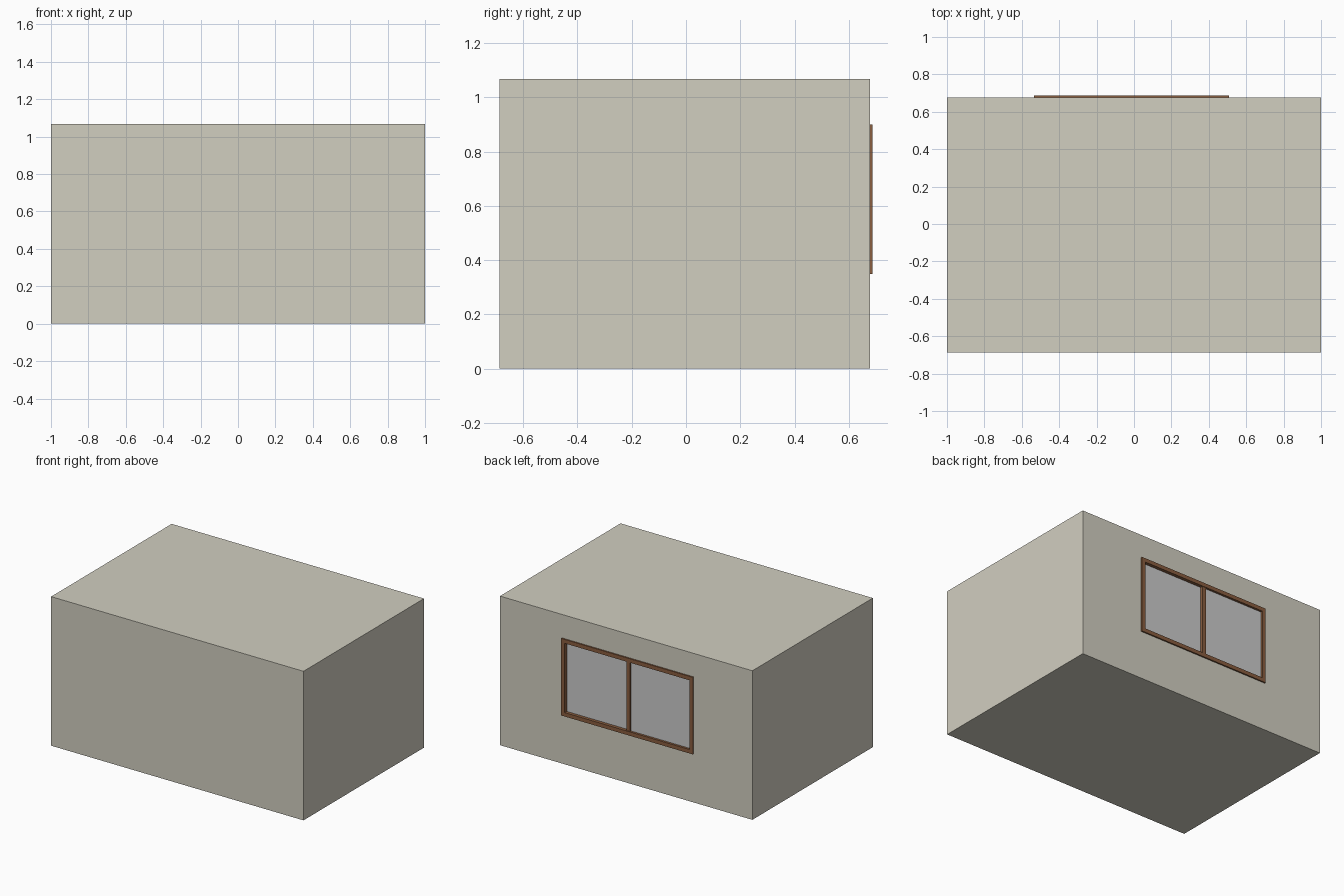
import bpy, bmesh

if "Cube" in bpy.data.objects:
    bpy.data.objects.remove(bpy.data.objects["Cube"])

HX, Y0, Y1, H = 1.0, -0.687, 0.677, 1.068   # room shell
WX0, WX1, WZ0, WZ1 = -0.535, 0.508, 0.348, 0.90  # window outline
BAR = 0.028                                  # frame bar width
FRONT, BACK = 0.687, 0.655                   # frame depth range
MID = -0.02                                  # mullion centre


def material(name, rgb):
    m = bpy.data.materials.new(name)
    m.diffuse_color = (*rgb, 1)
    m.use_nodes = True
    m.node_tree.nodes["Principled BSDF"].inputs["Base Color"].default_value = m.diffuse_color
    return m


def finish(bm, name, mat=None):
    bmesh.ops.recalc_face_normals(bm, faces=bm.faces)
    me = bpy.data.meshes.new(name)
    bm.to_mesh(me)
    bm.free()
    ob = bpy.data.objects.new(name, me)
    bpy.context.collection.objects.link(ob)
    if mat:
        me.materials.append(mat)
    return ob


def add_box(bm, x0, x1, y0, y1, z0, z1):
    vs = bmesh.ops.create_cube(bm, size=1)["verts"]
    for v in vs:
        v.co = (x1 if v.co.x > 0 else x0,
                y1 if v.co.y > 0 else y0,
                z1 if v.co.z > 0 else z0)


plaster = material("plaster", (0.64, 0.62, 0.53))
wood = material("wood", (0.25, 0.11, 0.05))

# Room shell with a shallow window recess in the back wall
bm = bmesh.new()
add_box(bm, -HX, HX, Y0, Y1, 0, H)
room = finish(bm, "room", plaster)

bm = bmesh.new()
add_box(bm, WX0 + 0.005, WX1 - 0.005, BACK, Y1 + 0.1, WZ0 + 0.005, WZ1 - 0.005)
cutter = finish(bm, "window_cutter", plaster)
cutter.hide_render = True
cutter.hide_viewport = True
cut = room.modifiers.new("window_opening", "BOOLEAN")
cut.operation = "DIFFERENCE"
cut.solver = "EXACT"
cut.object = cutter

# Outer window frame: extruded rectangular ring
bm = bmesh.new()
rings = []
for y in (FRONT, BACK + 0.001):
    for i in (0, BAR):
        rings.append([bm.verts.new((x, y, z)) for x, z in (
            (WX0 + i, WZ0 + i), (WX1 - i, WZ0 + i),
            (WX1 - i, WZ1 - i), (WX0 + i, WZ1 - i))])
for a, b in ((0, 1), (1, 3), (3, 2), (2, 0)):
    for k in range(4):
        n = (k + 1) % 4
        bm.faces.new((rings[a][k], rings[a][n], rings[b][n], rings[b][k]))
finish(bm, "window_frame", wood)

# Central mullion
bm = bmesh.new()
add_box(bm, MID - 0.015, MID + 0.015, BACK + 0.001, FRONT - 0.004,
        WZ0 + BAR, WZ1 - BAR)
finish(bm, "window_mullion", wood)

# Two glass panes, left untinted grey
for name, x0, x1, y in (("pane_a", WX0 + BAR, MID - 0.015, 0.671),
                        ("pane_b", MID + 0.015, WX1 - BAR, 0.664)):
    bm = bmesh.new()
    add_box(bm, x0, x1, y - 0.004, y, WZ0 + BAR, WZ1 - BAR)
    finish(bm, "window_" + name)
